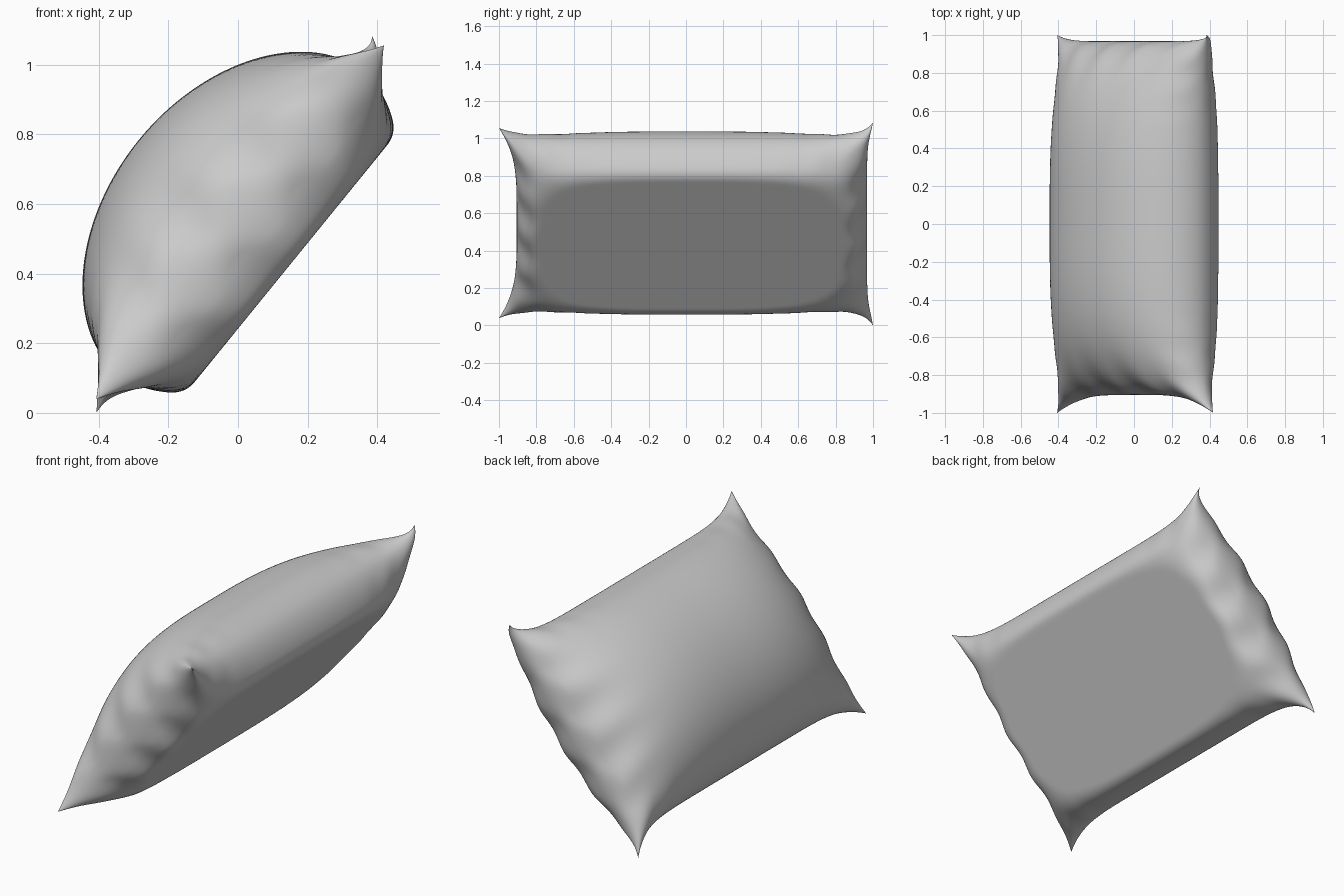
import bpy, bmesh, math
from mathutils import Vector

if "Cube" in bpy.data.objects:
    bpy.data.objects.remove(bpy.data.objects["Cube"])

N_S, N_Y = 96, 128
U = Vector((0.631, 0, 0.776))       # along the tilted seam plane
N = Vector((-0.776, 0, 0.631))      # towards the domed face
CENTRE = Vector((0.005, 0, 0.55))


def smooth_min(a, b, k):
    h = max(k - abs(a - b), 0) / k
    return min(a, b) - h * h * k / 4


def pucker(a, b):
    # gather folds running inwards from the seams, strongest near corners
    ends = abs(b) ** 10 * math.cos(a * 15 + b) * (1 - a * a)
    sides = abs(a) ** 8 * math.cos(b * 34 + a) * abs(b) ** 5 * (1 - b * b)
    return 0.022 * ends + 0.05 * sides


def cushion_point(a, b, side):
    # seam outline: sides drawn in between pointed corners
    s = a * (0.56 + 0.095 * abs(b) ** 8)
    if b < 0:
        y = b * (0.905 + 0.095 * abs(a) ** 4)
    else:
        y = b * (0.968 + 0.032 * abs(a) ** 8)
    # inflated height, with the underside pressed flat
    fa = max(1 - a * a, 0) ** 0.53
    fb = max(1 - abs(b) ** 3.2, 0) ** 0.5
    h = 0.375 * fa * fb
    h += pucker(a, b) * min(1, h / 0.08)
    h = max(h, 0)
    if side < 0:
        h = max(smooth_min(h, 0.188, 0.04), 0)
    t = side * h
    # twisted ears at the back corners
    if b > 0:
        ear = abs(a * b) ** 24
        t += ear * (0.045 if a > 0 else -0.025)
        s += ear * (0 if a > 0 else -0.03)
    p = CENTRE + U * s + N * t
    p.y = y
    return p


def spaced(i, n):
    # rows packed closer together near the seams
    return math.sin((i / n - 0.5) * math.pi)


# Cushion: domed face and flat face joined at the seam
bm = bmesh.new()
for side in (1, -1):
    grid = [[bm.verts.new(cushion_point(spaced(i, N_S), spaced(j, N_Y), side))
             for j in range(N_Y + 1)] for i in range(N_S + 1)]
    for i in range(N_S):
        for j in range(N_Y):
            bm.faces.new((grid[i][j], grid[i + 1][j],
                          grid[i + 1][j + 1], grid[i][j + 1]))
bmesh.ops.remove_doubles(bm, verts=bm.verts, dist=0.00002)
bmesh.ops.recalc_face_normals(bm, faces=bm.faces)

# Stand on the ground, centred
lo = [min(v.co[k] for v in bm.verts) for k in range(3)]
hi = [max(v.co[k] for v in bm.verts) for k in range(3)]
bmesh.ops.translate(bm, verts=bm.verts, vec=(
    -(lo[0] + hi[0]) / 2, -(lo[1] + hi[1]) / 2, -lo[2]))

mesh = bpy.data.meshes.new("cushion")
bm.to_mesh(mesh)
bm.free()
cushion = bpy.data.objects.new("cushion", mesh)
bpy.context.collection.objects.link(cushion)
bpy.context.view_layer.objects.active = cushion
cushion.select_set(True)
bpy.ops.object.shade_smooth_by_angle(angle=math.radians(40))
